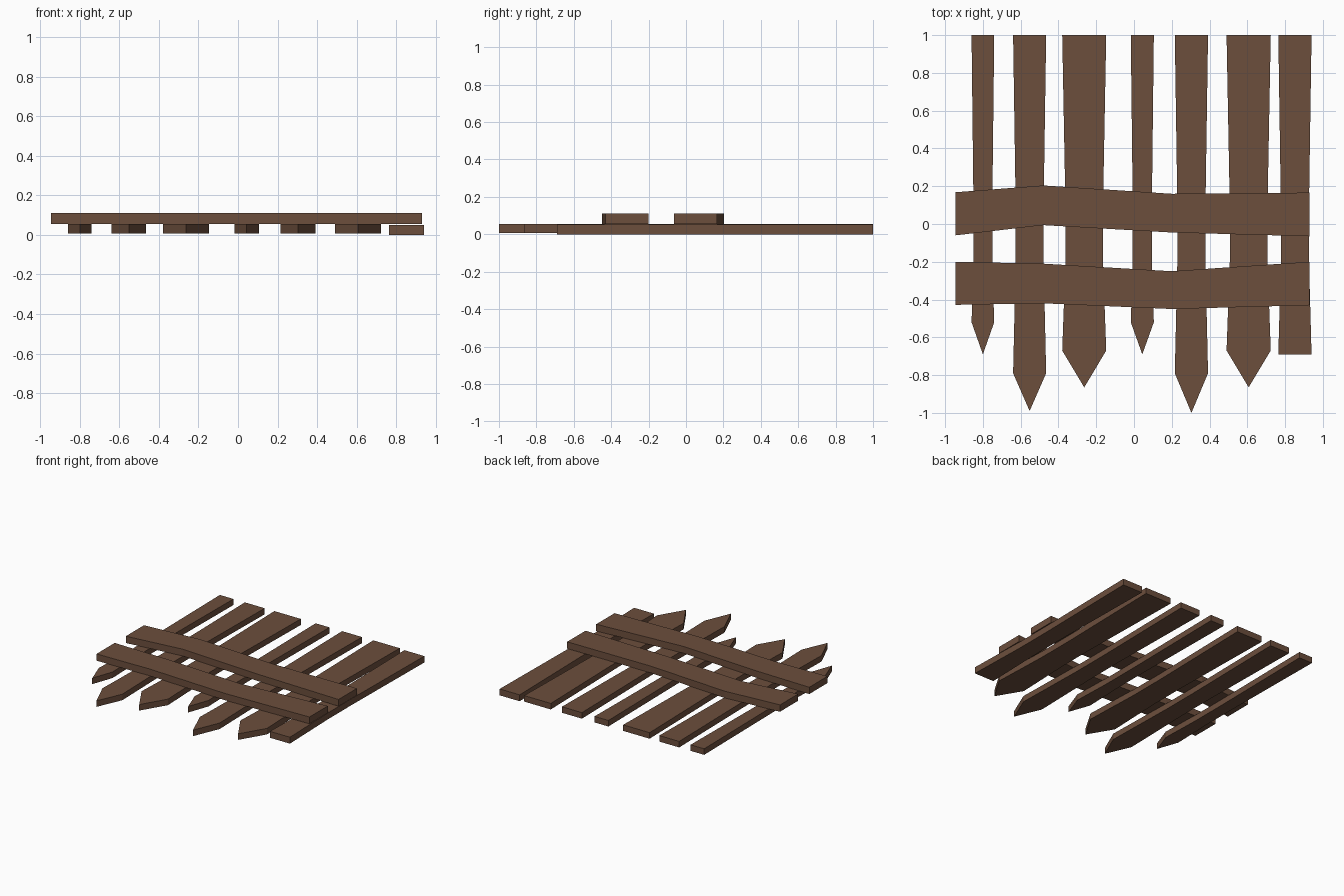
import bpy, bmesh

if "Cube" in bpy.data.objects:
    bpy.data.objects.remove(bpy.data.objects["Cube"])

wood = bpy.data.materials.new("brown wood")
wood.diffuse_color = (0.15, 0.077, 0.046, 1)
wood.use_nodes = True
wood.node_tree.nodes["Principled BSDF"].inputs["Base Color"].default_value = wood.diffuse_color


def board(name, outline, z0, z1):
    """Extrude a closed xy outline between two heights."""
    bm = bmesh.new()
    face = bm.faces.new([bm.verts.new((x, y, z0)) for x, y in outline])
    ext = bmesh.ops.extrude_face_region(bm, geom=[face])
    for v in ext["geom"]:
        if isinstance(v, bmesh.types.BMVert):
            v.co.z = z1
    bmesh.ops.recalc_face_normals(bm, faces=bm.faces)
    mesh = bpy.data.meshes.new(name)
    bm.to_mesh(mesh)
    bm.free()
    mesh.materials.append(wood)
    obj = bpy.data.objects.new(name, mesh)
    bpy.context.collection.objects.link(obj)
    return obj


# Pickets: left x, right x, shoulder y, tip y (None = blunt end)
pickets = [
    (-0.860, -0.740, -0.52, -0.69),
    (-0.640, -0.465, -0.79, -0.99),
    (-0.380, -0.147, -0.67, -0.865),
    (-0.017, 0.105, -0.52, -0.69),
    (0.216, 0.392, -0.79, -1.0),
    (0.490, 0.724, -0.67, -0.865),
    (0.764, 0.940, -0.69, None),
]
for i, (xl, xr, shoulder, tip) in enumerate(pickets):
    pinch = 0.06 * (xr - xl) + 0.003      # slight waist
    pts = [(xr, 1), (xl, 1), (xl + pinch, 0.1), (xl + pinch, -0.2), (xl, shoulder)]
    if tip is not None:
        pts.append(((xl + xr) / 2, tip))
    pts += [(xr, shoulder), (xr - pinch, -0.2), (xr - pinch, 0.1)]
    z0, z1 = (0.008, 0.056) if tip is not None else (0.0, 0.051)
    board(f"picket_{i + 1}", pts, z0, z1)

# Crooked cross rails: (x, low y, high y)
rails = {
    "upper_rail": [(-0.945, -0.06, 0.168), (-0.48, -0.006, 0.204),
                   (0.2, -0.045, 0.16), (0.93, -0.065, 0.166)],
    "lower_rail": [(-0.945, -0.428, -0.2), (-0.48, -0.42, -0.21),
                   (0.2, -0.45, -0.25), (0.93, -0.43, -0.2)],
}
for name, s in rails.items():
    outline = [(x, lo) for x, lo, hi in s] + [(x, hi) for x, lo, hi in reversed(s)]
    board(name, outline, 0.056, 0.11)
